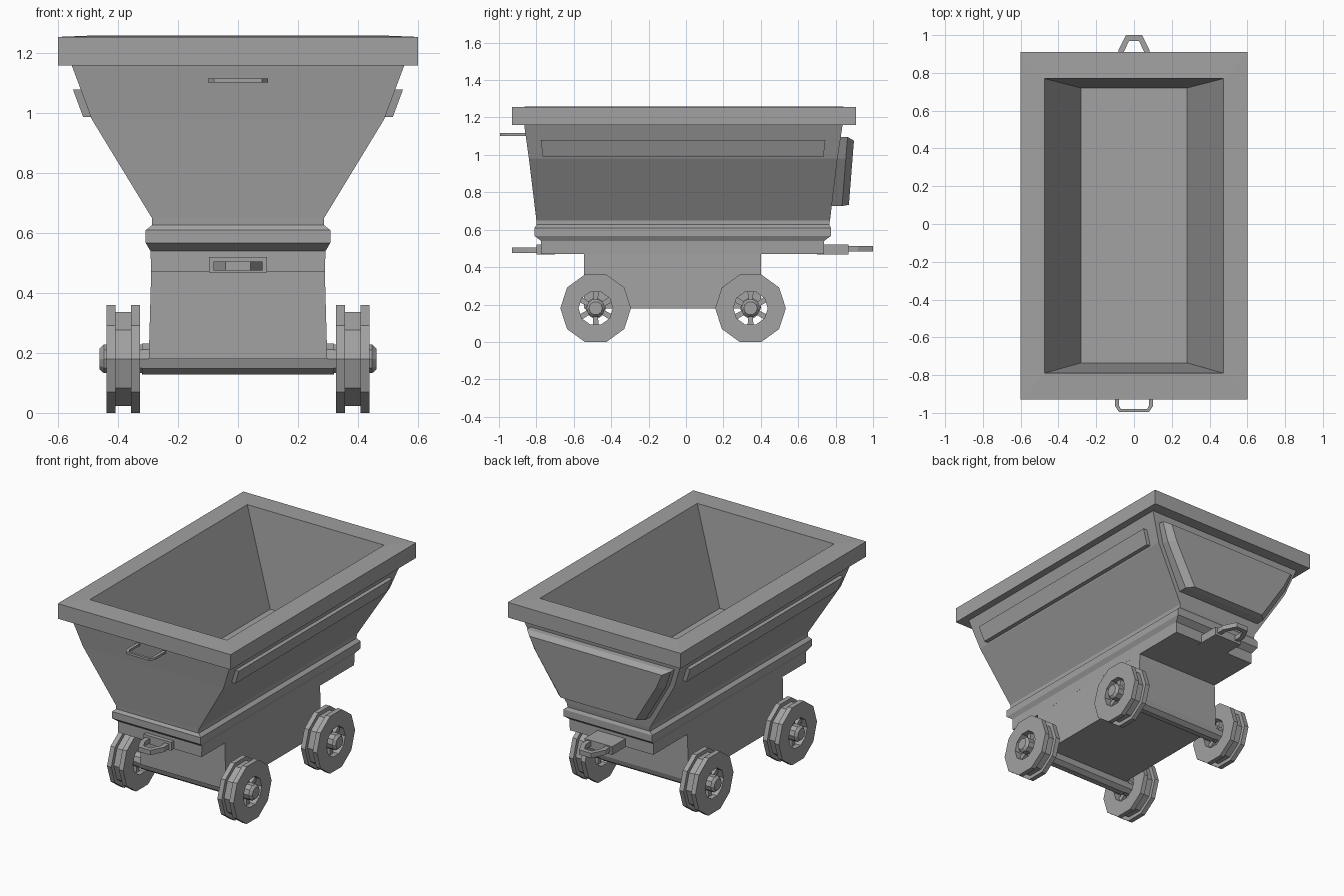
import bpy, bmesh
from math import sin, cos, pi
from mathutils import Vector

cube = bpy.data.objects.get("Cube")
if cube:
    bpy.data.objects.remove(cube, do_unlink=True)

GREY = (0.36, 0.36, 0.36, 1)
mat = bpy.data.materials.new("grey_iron")
mat.use_nodes = True
mat.diffuse_color = GREY
mat.node_tree.nodes["Principled BSDF"].inputs["Base Color"].default_value = GREY


def loft(name, loops, closed=False):
    """Skin a row of equal-length loops; cap the ends unless closed."""
    bm = bmesh.new()
    rows = [[bm.verts.new(p) for p in loop] for loop in loops]
    pairs = list(zip(rows, rows[1:]))
    if closed:
        pairs.append((rows[-1], rows[0]))
    else:
        bm.faces.new(rows[0])
        bm.faces.new(rows[-1])
    n = len(rows[0])
    for a, b in pairs:
        for i in range(n):
            j = (i + 1) % n
            bm.faces.new((a[i], a[j], b[j], b[i]))
    bmesh.ops.recalc_face_normals(bm, faces=bm.faces)
    mesh = bpy.data.meshes.new(name)
    bm.to_mesh(mesh)
    bm.free()
    mesh.materials.append(mat)
    obj = bpy.data.objects.new(name, mesh)
    bpy.context.collection.objects.link(obj)
    return obj


def rect(hx, y0, y1, z):
    return [(-hx, y0, z), (hx, y0, z), (hx, y1, z), (-hx, y1, z)]


def lathe(name, profile, centre, sides, closed=False):
    """Turn (x, radius) stations about an axis along x."""
    loops = []
    for x, r in profile:
        loops.append([Vector(centre) + Vector((x, r * cos(2 * pi * i / sides), r * sin(2 * pi * i / sides)))
                      for i in range(sides)])
    return loft(name, loops, closed)


def flat_ring(name, outer, inner, z0, z1):
    """Flat bar bent into a loop."""
    loops = [[(x, y, z) for x, y in pts]
             for pts, z in ((outer, z0), (outer, z1), (inner, z1), (inner, z0))]
    return loft(name, loops, closed=True)


# Hopper: neck, belt, sloping walls, thick rim and hollow inside
loft("hopper", [rect(*s) for s in (
    (0.29, -0.775, 0.738, 0.47),
    (0.292, -0.775, 0.738, 0.54),
    (0.308, -0.81, 0.775, 0.567),
    (0.308, -0.81, 0.775, 0.61),
    (0.287, -0.798, 0.766, 0.627),
    (0.287, -0.80, 0.77, 0.65),
    (0.488, -0.84, 0.81, 0.98),
    (0.555, -0.865, 0.837, 1.16),
    (0.60, -0.93, 0.91, 1.16),
    (0.60, -0.93, 0.91, 1.255),
    (0.475, -0.79, 0.77, 1.26),
    (0.28, -0.735, 0.72, 0.675),
)])

# Chassis block
loft("chassis", [rect(0.298, -0.545, 0.40, 0.18), rect(0.289, -0.545, 0.40, 0.50)])

# Raised strips on the side walls
for side, label in ((1, "left"), (-1, "right")):
    loft(label + "_side_strip", [
        [(side * (x + d), y, z) for x, y, z in (
            (0.525, -0.777 + e, 1.08), (0.491, -0.765 + e, 0.988),
            (0.491, 0.735 - e, 0.988), (0.525, 0.745 - e, 1.08))]
        for d, e in ((-0.02, 0), (0.026, 0))])


# Bevelled panel on the back wall, following the hopper outline
def panel_loop(depth, inset):
    corners = ((0.50 - inset, 1.096 - inset * 0.5), (0.455 - inset, 0.98),
               (0.30 - inset, 0.727 + inset * 0.15))
    half = [(x, 0.737 + 0.079 * z + depth, z) for x, z in corners]
    return half + [(-x, y, z) for x, y, z in reversed(half)]


loft("back_panel", [panel_loop(-0.03, 0), panel_loop(0.04, 0), panel_loop(0.076, 0.04)])

# Handle high on the front wall
flat_ring("front_handle",
          [(-0.10, -0.84), (-0.10, -0.965), (-0.08, -0.995), (0.08, -0.995), (0.10, -0.965), (0.10, -0.84)],
          [(-0.08, -0.85), (-0.08, -0.96), (-0.07, -0.98), (0.07, -0.98), (0.08, -0.96), (0.08, -0.85)],
          1.102, 1.116)

# Coupling plates with their loops
for label, s, edge, z in (("front", -1, 0.80, 0.475), ("back", 1, 0.87, 0.483)):
    y0, y1 = sorted((s * 0.70, s * edge))
    loft(label + "_coupling_plate", [rect(0.097, y0, y1, 0.468), rect(0.097, y0, y1, 0.52)])
    outer = [(-0.082, -0.02), (-0.082, 0.05), (-0.042, 0.13),
             (0.042, 0.13), (0.082, 0.05), (0.082, -0.02)]
    inner = [(-0.052, -0.01), (-0.052, 0.045), (-0.026, 0.10),
             (0.026, 0.10), (0.052, 0.045), (0.052, -0.01)]
    place = lambda pts: [(x, s * (edge + y)) for x, y in pts]
    flat_ring(label + "_coupling_loop", place(outer), place(inner), z, z + 0.03)

# Axles and spoked wheels
AXLE_Z = 0.18
for end, y in (("front", -0.483), ("back", 0.345)):
    lathe(end + "_axle", [(-0.32, 0.055), (0.32, 0.055)], (0, y, AXLE_Z), 10)
    for side, label in ((1, "left"), (-1, "right")):
        name = end + "_" + label + "_"
        centre = Vector((side * 0.383, y, AXLE_Z))
        lathe(name + "wheel", [(-0.056, 0.092), (-0.056, 0.189), (-0.026, 0.189), (-0.026, 0.165),
                               (0.026, 0.165), (0.026, 0.189), (0.056, 0.189), (0.056, 0.092)],
              centre, 10, closed=True)
        lathe(name + "hub", [(-side * 0.073, 0.05), (side * 0.065, 0.05), (side * 0.08, 0.036)],
              centre, 10)
        for k in range(6):
            a = pi / 2 + k * pi / 3
            out, across = Vector((0, cos(a), sin(a))), Vector((0, -sin(a), cos(a)))
            loft(name + "spoke", [
                [centre + out * r + across * w * u + Vector((v * 0.025, 0, 0))
                 for u, v in ((-1, -1), (1, -1), (1, 1), (-1, 1))]
                for r, w in ((0.03, 0.012), (0.10, 0.016))])
